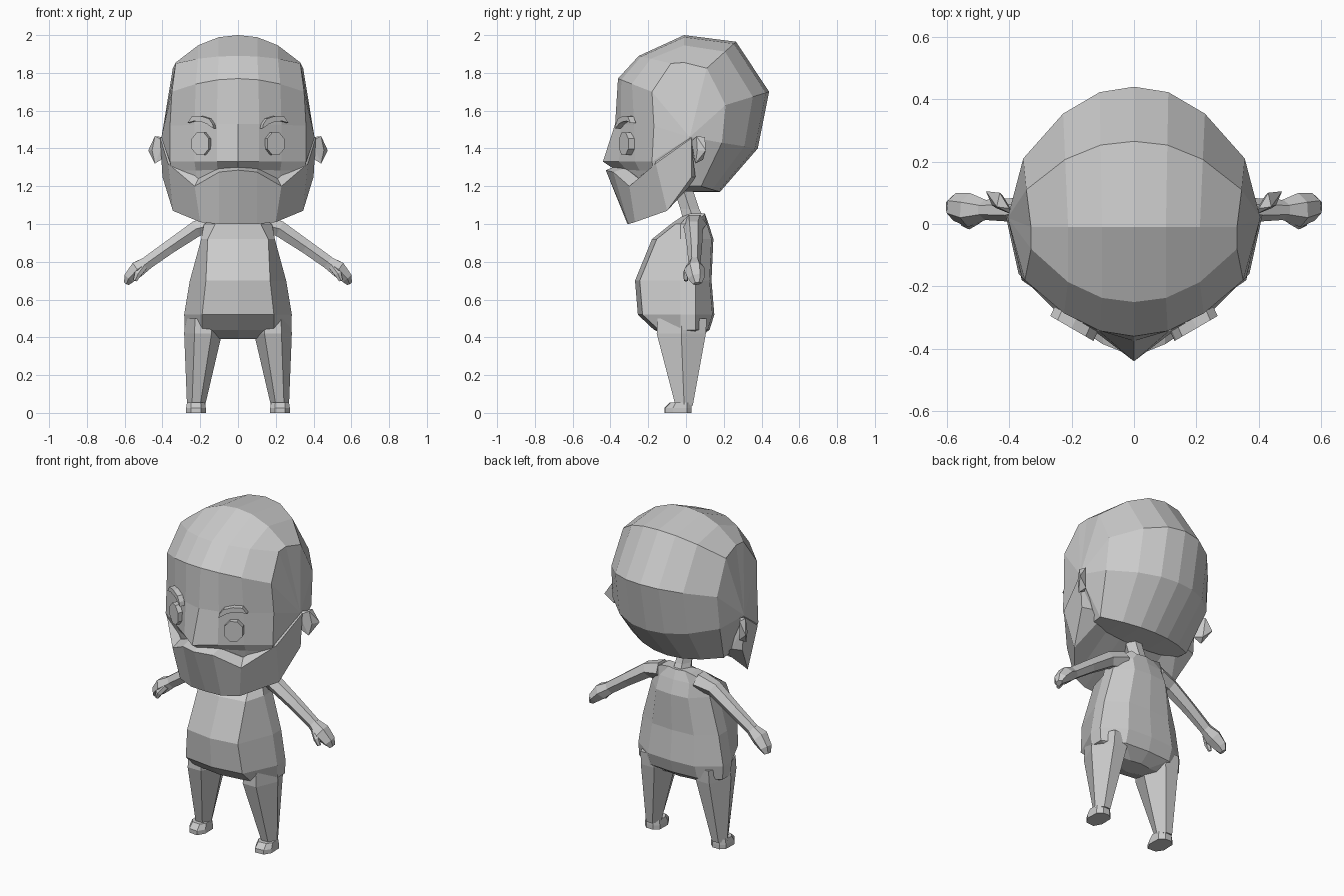
import bpy, bmesh
from mathutils import Vector

if "Cube" in bpy.data.objects:
    bpy.data.objects.remove(bpy.data.objects["Cube"])

HEX = [(1, 0), (.45, 1), (-.45, 1), (-1, 0), (-.45, -1), (.45, -1)]


def finish(name, bm, mirror):
    bmesh.ops.recalc_face_normals(bm, faces=bm.faces)
    me = bpy.data.meshes.new(name)
    bm.to_mesh(me)
    bm.free()
    ob = bpy.data.objects.new(name, me)
    bpy.context.collection.objects.link(ob)
    if mirror:
        m = ob.modifiers.new("Mirror", 'MIRROR')
        m.use_clip = True
        m.merge_threshold = 0.0005
    return ob


def loft(name, rows, ring=False, loop=False, caps=False, side=None, mirror=True):
    """Skin rows of points. ring closes each row, loop joins last row to first,
    caps fills end rows, side closes the outer column with a fan to that point."""
    bm = bmesh.new()
    v = [[bm.verts.new(p) for p in r] for r in rows]
    n, k = len(v), len(v[0])
    for i in range(n if loop else n - 1):
        a, b = v[i], v[(i + 1) % n]
        for j in range(k if ring else k - 1):
            bm.faces.new((a[j], a[(j + 1) % k], b[(j + 1) % k], b[j]))
    if caps:
        bm.faces.new(v[0])
        bm.faces.new(v[-1])
    if side:
        c = bm.verts.new(side)
        for i in range(n):
            bm.faces.new((v[i][-1], v[(i + 1) % n][-1], c))
    return finish(name, bm, mirror)


def tube(name, path):
    """Six-sided limb along (x, y, z, half depth, half height) stations."""
    pts = [Vector(p[:3]) for p in path]
    rows = []
    for i, p in enumerate(path):
        d = (pts[min(i + 1, len(pts) - 1)] - pts[max(i - 1, 0)]).normalized()
        up = d.cross(Vector((0, 1, 0))).normalized()
        dep = up.cross(d)
        rows.append([pts[i] + dep * (a * p[3]) + up * (b * p[4]) for a, b in HEX])
    return loft(name, rows, ring=True, caps=True)


def plaque(name, outline, x0, y0, slope, depth):
    """Flat outline in x, z laid on the slanted face and thickened backwards."""
    front = [(x, y0 + (x - x0) * slope, z) for x, z in outline]
    back = [(x - depth * .45, y + depth, z) for x, y, z in front]
    return loft(name, [front, back], ring=True, caps=True)


def hull(name, points):
    bm = bmesh.new()
    for p in points:
        bm.verts.new(p)
    bmesh.ops.convex_hull(bm, input=bm.verts)
    return finish(name, bm, True)


# Head: rows running from the midline to the side; (mid y, mid z, side x, y, z, roundness)
head = [(-.33, 1.24, .34, -.15, 1.22, 1.5),
        (-.38, 1.29, .35, -.17, 1.28, 1.0),
        (-.44, 1.33, .36, -.18, 1.33, .95),
        (-.375, 1.53, .36, -.17, 1.52, 1.6),
        (-.36, 1.77, .35, -.18, 1.70, 2.0),
        (-.25, 1.89, .33, -.08, 1.85, 2.2),
        (-.01, 2.0, .33, -.01, 1.855, 2.2),
        (.265, 1.965, .345, .11, 1.825, 2.2),
        (.44, 1.70, .355, .21, 1.63, 2.2),
        (.38, 1.40, .36, .19, 1.43, 2.2),
        (.18, 1.17, .31, .08, 1.2, 2.0),
        (0, 1.17, .30, 0, 1.2, 2.0)]
rows = []
for y, z, X, Y, Z, p in head:
    rows.append([(X * t, y + (Y - y) * t ** p, z + (Z - z) * t ** p)
                 for t in (0, .31, .64, 1)])
loft("head", rows, loop=True, side=(.405, .02, 1.46))

# Beard: inner lip, outer lip, lower edge, underside
beard = [
    [(0, -.36, 1.31), (.1, -.32, 1.295), (.21, -.25, 1.24), (.345, -.16, 1.35), (.38, .02, 1.47)],
    [(0, -.425, 1.285), (.1, -.385, 1.275), (.23, -.30, 1.20), (.37, -.16, 1.32), (.412, .03, 1.455)],
    [(0, -.31, 1.0), (.1, -.305, 1.0), (.2, -.27, 1.01), (.345, -.1, 1.07), (.40, .03, 1.25)],
    [(0, 0, 1.17), (.1, 0, 1.17), (.2, 0, 1.18), (.28, .02, 1.2), (.34, .05, 1.25)]]
loft("beard", beard, loop=True, side=(.39, .035, 1.36))

# Ears
hull("ears", [(.39, .03, 1.44), (.39, .04, 1.35), (.40, .05, 1.46), (.44, .055, 1.465),
              (.475, .105, 1.39), (.44, .05, 1.32), (.43, .10, 1.46), (.42, .09, 1.34),
              (.455, .06, 1.39)])

# Eyes and brows
plaque("eyes", [(.2 + .045 * a, 1.425 + .06 * b) for a, b in
                [(1, .45), (.4, 1), (-.4, 1), (-1, .45), (-1, -.45), (-.4, -1), (.4, -1), (1, -.45)]],
       .155, -.355, .55, .05)
plaque("brows", [(.13, 1.505), (.135, 1.53), (.155, 1.558), (.2, 1.572), (.245, 1.57),
                 (.268, 1.535), (.235, 1.545), (.19, 1.54), (.165, 1.53)],
       .13, -.375, .58, .03)

# Neck
loft("neck", [[(a * r, y + b * r, z) for a, b in HEX]
              for z, y, r in [(1.0, .05, .06), (1.08, .02, .05), (1.2, -.02, .05)]],
     ring=True, caps=True, mirror=False)

# Torso: (z, half width, front panel half width, front y, back y)
torso = [(1.055, .10, .05, .0, .10), (1.0, .18, .12, -.08, .12), (.92, .195, .16, -.18, .145),
         (.70, .255, .17, -.27, .135), (.52, .285, .19, -.255, .15),
         (.44, .28, .19, -.17, .125), (.39, .12, .09, -.06, .06)]
rows = []
for z, w, f, yf, yb in torso:
    ym = .0 if z < 1.01 else .05
    half = [(f, yf + .025, z), (w, ym - .03, z), (w, ym + .05, z), (w * .55, yb - .01, z)]
    rows.append([(0, yf, z)] + half + [(0, yb, z)] + [(-x, y, q) for x, y, q in reversed(half)])
loft("torso", rows, ring=True, caps=True, mirror=False)

# Arms, hands and thumbs
tube("arms", [(.12, .045, 1.0, .065, .05), (.22, .04, .975, .05, .042), (.36, .045, .88, .04, .036),
              (.48, .045, .795, .032, .034)])
tube("hands", [(.47, .045, .80, .03, .032), (.53, .045, .762, .055, .042),
               (.575, .055, .715, .045, .03), (.59, .06, .685, .025, .014)])
tube("thumbs", [(.50, .02, .775, .02, .02), (.53, .0, .735, .018, .018), (.545, .0, .70, .01, .01)])

# Legs: (x, y, z, half width, half depth)
legs = [(.185, -.02, .50, .095, .13), (.185, -.025, .42, .10, .13), (.222, -.01, .04, .048, .046)]
loft("legs", [[(x + a * w, y + b * d, z) for a, b in HEX] for x, y, z, w, d in legs],
     ring=True, caps=True)

# Feet
sole = [(.172, .005), (.20, .03), (.245, .03), (.272, .005), (.275, -.07), (.25, -.11),
        (.195, -.115), (.17, -.07)]
loft("feet", [[(x, y, 0) for x, y in sole], [(x, y, .025) for x, y in sole],
              [(.222 + (x - .222) * .9, -.015 + (y + .015) * (.7 if y < -.03 else .95), .055)
               for x, y in sole]], ring=True, caps=True)
